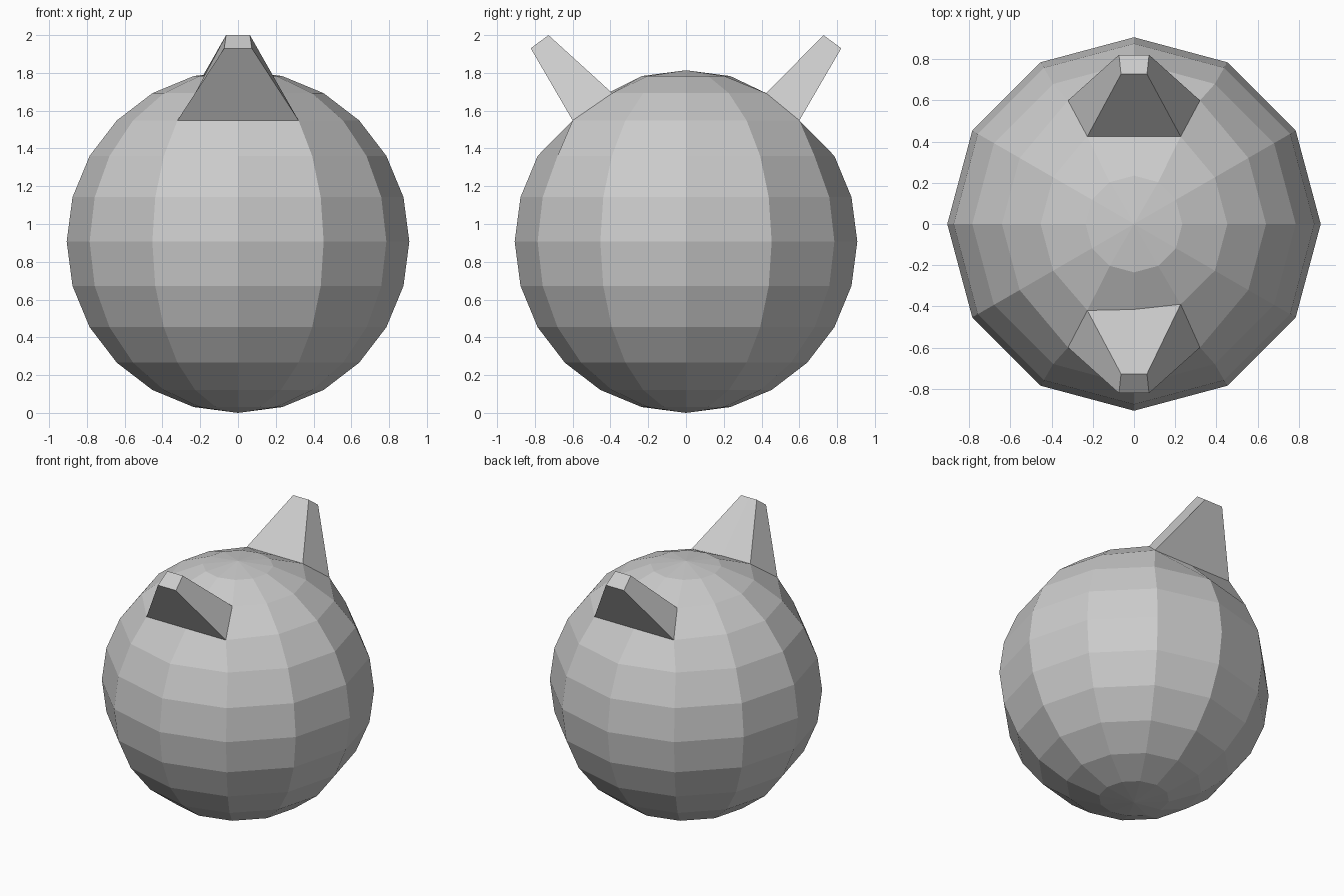
import bpy, bmesh, math
from mathutils import Vector

if "Cube" in bpy.data.objects:
    bpy.data.objects.remove(bpy.data.objects["Cube"])

R = 0.907            # body radius, also height of its centre
SEG = 12             # sides and rings

bm = bmesh.new()
bmesh.ops.create_uvsphere(bm, u_segments=SEG, v_segments=SEG, radius=R)
bmesh.ops.translate(bm, verts=bm.verts, vec=(0, 0, R))


def ring_vert(azimuth, elevation):
    """Body vertex closest to the given direction in degrees."""
    a, e = math.radians(azimuth), math.radians(elevation)
    p = Vector((R * math.cos(e) * math.cos(a), R * math.cos(e) * math.sin(a),
                R + R * math.sin(e)))
    return min(bm.verts, key=lambda v: (v.co - p).length)


def add_ear(side, inner_y):
    """Flatten two body faces and pull them out into a tapered ear."""
    az = (60, 90, 120)
    low = [ring_vert(side * a, 45) for a in az]
    high = [ring_vert(side * a, 60) for a in az]
    for v in low:
        v.co.y = side * 0.6
    for v, y in zip(high, inner_y):
        v.co.y = side * y
    patch = set(low + high)
    faces = [f for f in bm.faces if all(v in patch for v in f.verts)]
    # where each base corner ends up at the ear tip
    tip = {}
    for l, h, s in zip(low, high, (1, 0, -1)):
        tip[l.co.copy().freeze()] = (s * 0.073, side * 0.822, 1.93)
        tip[h.co.copy().freeze()] = (s * 0.063, side * 0.728, 2.0)
    res = bmesh.ops.extrude_face_region(bm, geom=faces)
    for v in [g for g in res["geom"] if isinstance(g, bmesh.types.BMVert)]:
        v.co = tip[v.co.copy().freeze()]
    # remove the covered base faces if they remain
    bmesh.ops.delete(bm, geom=[f for f in faces if f.is_valid], context='FACES')


# back and front ears
add_ear(1, (0.425, 0.425, 0.425))
add_ear(-1, (0.39, 0.415, 0.42))

bmesh.ops.recalc_face_normals(bm, faces=bm.faces)
mesh = bpy.data.meshes.new("eared_ball")
bm.to_mesh(mesh)
bm.free()
obj = bpy.data.objects.new("eared_ball", mesh)
bpy.context.collection.objects.link(obj)
